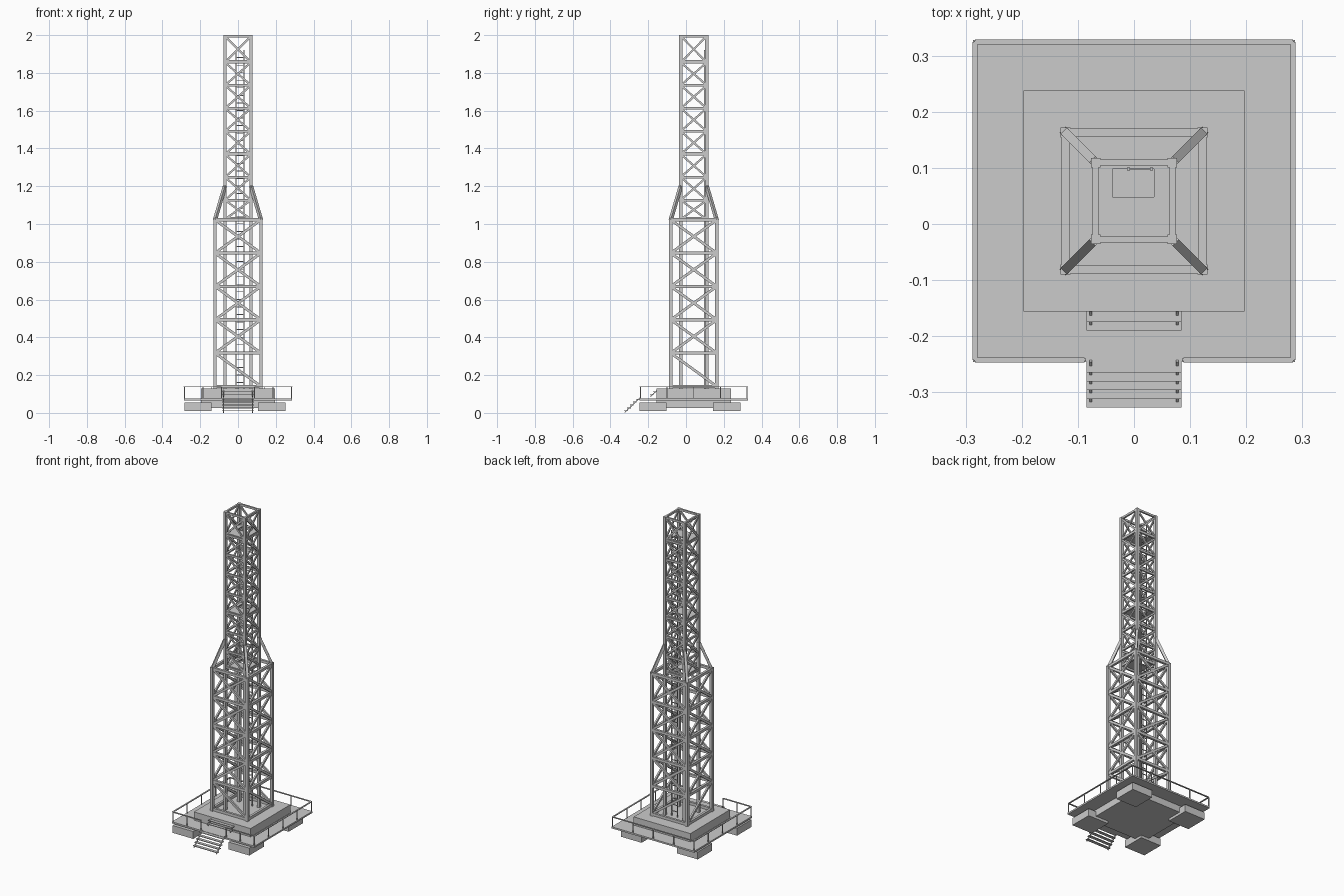
import bpy, bmesh
from mathutils import Vector, Matrix

if "Cube" in bpy.data.objects:
    bpy.data.objects.remove(bpy.data.objects["Cube"])

CY = 0.041  # tower centre in y


def finish(name, bm):
    me = bpy.data.meshes.new(name)
    bmesh.ops.recalc_face_normals(bm, faces=bm.faces)
    bm.to_mesh(me)
    bm.free()
    ob = bpy.data.objects.new(name, me)
    bpy.context.collection.objects.link(ob)
    return ob


def box(bm, lo, hi):
    lo, hi = Vector(lo), Vector(hi)
    m = Matrix.Translation((lo + hi) / 2) @ Matrix.Diagonal((*(hi - lo), 1))
    bmesh.ops.create_cube(bm, size=1, matrix=m)


def beam(bm, a, b, w, d, normal=(0, 1, 0)):
    """Bar from a to b, d deep along normal and w wide across it."""
    a, b = Vector(a), Vector(b)
    z = (b - a).normalized()
    x = Vector(normal).cross(z).normalized()
    y = z.cross(x)
    m = Matrix((x, y, z)).transposed().to_4x4()
    m = Matrix.Translation((a + b) / 2) @ m @ Matrix.Diagonal((w, d, (b - a).length, 1))
    bmesh.ops.create_cube(bm, size=1, matrix=m)


def face_point(side, u, r, z):
    """Point on one of four tower faces: u along the face, r outwards."""
    x, y = ((u, -r), (r, u), (u, r), (-r, u))[side]
    return Vector((x, y + CY, z))


NORMALS = ((0, -1, 0), (1, 0, 0), (0, 1, 0), (-1, 0, 0))
CORNERS = [(sx, sy) for sx in (-1, 1) for sy in (-1, 1)]


def lattice(name, half, leg, bar, levels, z0, single_first=False):
    r = half - leg / 2
    bm = bmesh.new()
    for sx, sy in CORNERS:
        beam(bm, (sx * r, CY + sy * r, z0), (sx * r, CY + sy * r, levels[-1]), leg, leg)
    finish(name + "_legs", bm)
    rings, braces = bmesh.new(), bmesh.new()
    for s in range(4):
        n = NORMALS[s]
        for z in levels:
            beam(rings, face_point(s, -r, r, z - bar / 2), face_point(s, r, r, z - bar / 2), bar, bar * 0.85, n)
        for i, (za, zb) in enumerate(zip(levels, levels[1:])):
            za, zb = za - bar / 2, zb - bar / 2
            beam(braces, face_point(s, -r, r, zb), face_point(s, r, r, za), bar * 0.85, bar * 0.6, n)
            if i or not single_first:
                beam(braces, face_point(s, -r, r, za), face_point(s, r, r, zb), bar * 0.85, bar * 0.58, n)
    finish(name + "_rings", rings)
    finish(name + "_braces", braces)


# Foundation feet
bm = bmesh.new()
for sx, sy in CORNERS:
    cx, cy = -0.016 + sx * 0.195, 0.021 + sy * 0.195
    box(bm, (cx - 0.072, cy - 0.072, 0.008), (cx + 0.072, cy + 0.072, 0.054))
finish("foundation_feet", bm)

# Base slab
bm = bmesh.new()
box(bm, (-0.197, CY - 0.197, 0.024), (0.197, CY + 0.197, 0.128))
finish("base_slab", bm)

# Walkway deck around the slab
bm = bmesh.new()
box(bm, (-0.287, CY - 0.287, 0.066), (0.287, CY + 0.287, 0.076))
finish("walkway_deck", bm)

# Guard rail with posts, open at the front for the stairs
bm = bmesh.new()
R, TOP, GAP = 0.283, 0.137, 0.088
for s in range(4):
    spans = ((-R, -GAP), (GAP, R)) if s == 0 else ((-R, R),)
    for a, b in spans:
        beam(bm, face_point(s, a, R, TOP), face_point(s, b, R, TOP), 0.004, 0.009, NORMALS[s])
        n = 4 if s else 2
        for i in range(n + 1):
            u = a + (b - a) * i / n
            beam(bm, face_point(s, u, R, 0.07), face_point(s, u, R, TOP), 0.005, 0.005)
finish("guard_rail", bm)

# Two short flights of stairs
for name, ys, z0 in (("lower_stairs", [-0.316 + 0.0155 * i for i in range(5)], 0.010),
                     ("upper_stairs", [-0.179, -0.164], 0.095)):
    bm = bmesh.new()
    for i, y in enumerate(ys):
        z = z0 + 0.0155 * i
        box(bm, (-0.085, y - 0.011, z - 0.002), (0.085, y + 0.008, z + 0.002))
    for x in (-0.077, 0.077):
        beam(bm, (x, ys[0] - 0.009, z0 - 0.009), (x, ys[-1] + 0.01, z + 0.007), 0.005, 0.005)
    finish(name, bm)

# Wide lower tower and slim full-height inner mast
lower = [0.148 + (1.03 - 0.148) * i / 5 for i in range(6)]
lattice("lower_tower", 0.131, 0.018, 0.017, lower, 0.125, True)
upper = [1.03] + [1.132 + 0.1215 * i for i in range(7)] + [2.0]
lattice("upper_tower", 0.077, 0.017, 0.0125, upper, 0.125)

# Sloping shoulder struts
bm = bmesh.new()
for sx, sy in CORNERS:
    beam(bm, (sx * 0.122, CY + sy * 0.122, 1.02), (sx * 0.069, CY + sy * 0.069, 1.20),
         0.016, 0.016, (sx, sy, 0))
finish("shoulder_struts", bm)

# Landings inside the mast, each with a ladder hatch
for k, z in enumerate((1.03, 1.375, 1.861)):
    bm = bmesh.new()
    h, t = 0.07, z + 0.006
    box(bm, (-h, CY - h, z), (h, 0.048, t))
    box(bm, (-h, 0.098, z), (h, CY + h, t))
    box(bm, (-h, 0.048, z), (-0.038, 0.098, t))
    box(bm, (0.036, 0.048, z), (h, 0.098, t))
    finish(f"landing_{k + 1}", bm)

# Ladder
bm = bmesh.new()
for x in (-0.010, 0.031):
    beam(bm, (x, 0.098, 0.128), (x, 0.098, 1.92), 0.005, 0.005)
for i in range(44):
    z = 0.16 + 0.04 * i
    beam(bm, (-0.010, 0.098, z), (0.031, 0.098, z), 0.004, 0.004)
finish("ladder", bm)

# Stand on the ground
bpy.context.view_layer.update()
low = min((v.co.z for o in bpy.data.objects for v in o.data.vertices))
for o in bpy.data.objects:
    o.data.transform(Matrix.Translation((0, 0, -low if low < 0 else 0)))
